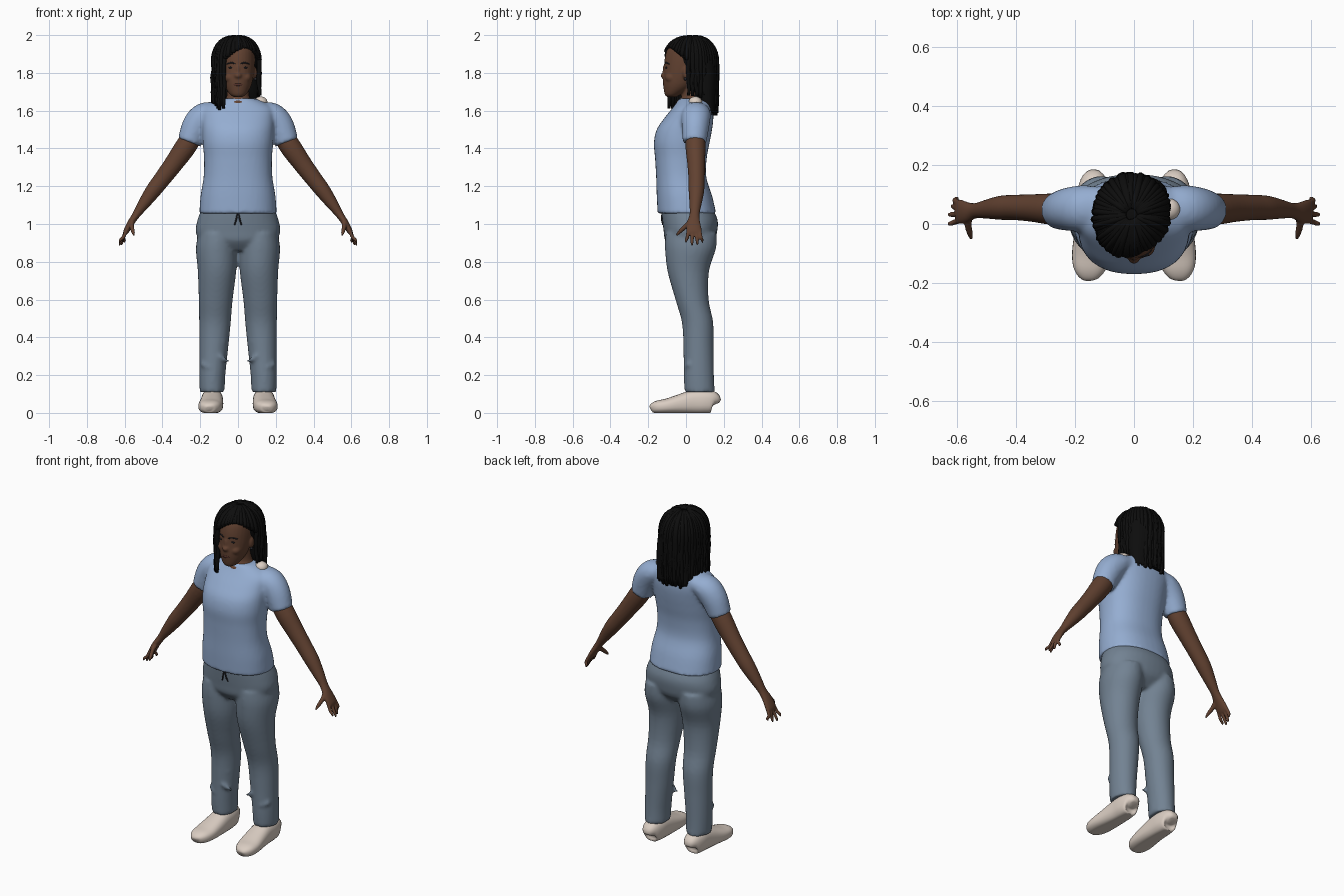
import bpy, bmesh, math, random
from mathutils import Vector, Matrix

random.seed(4)
cube = bpy.data.objects.get("Cube")
if cube:
    bpy.data.objects.remove(cube, do_unlink=True)


def material(name, rgb):
    m = bpy.data.materials.new(name)
    m.use_nodes = True
    m.diffuse_color = (*rgb, 1)
    shader = next(n for n in m.node_tree.nodes if n.type == 'BSDF_PRINCIPLED')
    shader.inputs["Base Color"].default_value = (*rgb, 1)
    shader.inputs["Roughness"].default_value = 0.8
    return m


SHIRT = material("light blue cotton", (.30, .42, .64))
TROUSERS = material("slate blue cloth", (.17, .225, .29))
SKIN = material("brown skin", (.12, .053, .03))
HAIR = material("black hair", (.004, .004, .004))
CREAM = material("cream canvas", (.70, .61, .54))
LIPS = material("dark lips", (.085, .03, .022))
DARK = material("dark trim", (.02, .02, .025))


def catmull(rows, steps):
    """Smoothly resample a list of number rows."""
    out = []
    for i in range(len(rows) - 1):
        a, b, c, d = (rows[min(max(k, 0), len(rows) - 1)] for k in range(i - 1, i + 3))
        for s in range(steps):
            t = s / steps
            out.append([(2 * q + (r - p) * t + (2 * p - 5 * q + 4 * r - w) * t * t
                         + (3 * q - p - 3 * r + w) * t ** 3) / 2
                        for p, q, r, w in zip(a, b, c, d)])
    return out + [list(rows[-1])]


def tube(bm, rows, side=1, flat=False, up=(0, 1, 0), n=28, p=2.0, steps=4):
    """Closed loft through rows of x, y, z, radius a, radius b."""
    rows = catmull(rows, steps)
    pts = [Vector((r[0] * side, r[1], r[2])) for r in rows]
    rings = []
    for i, (c, r) in enumerate(zip(pts, rows)):
        d = pts[min(i + 1, len(pts) - 1)] - pts[max(i - 1, 0)]
        d = Vector((0, 0, 1)) if flat else d.normalized()
        b = Vector(up)
        b = (b - d * b.dot(d)).normalized()
        a = b.cross(d)
        ring = []
        for k in range(n):
            t = math.tau * k / n
            u, v = (math.copysign(abs(f) ** (2 / p), f) for f in (math.cos(t), math.sin(t)))
            q = c + a * u * max(r[3], .001) + b * v * max(r[4], .001)
            q.z = max(q.z, 0)
            ring.append(bm.verts.new(q))
        rings.append(ring)
    for lo, hi in zip(rings, rings[1:]):
        for k in range(n):
            bm.faces.new((lo[k], lo[(k + 1) % n], hi[(k + 1) % n], hi[k]))
    bm.faces.new(rings[0][::-1])
    bm.faces.new(rings[-1])


def upright(bm, rows, **kw):
    """Loft of level rings given as height, half width, front y, back y."""
    tube(bm, [(0, (f + b) / 2, z, w, (b - f) / 2) for z, w, f, b in rows], flat=True, **kw)


def ball(bm, centre, radii):
    bmesh.ops.create_uvsphere(bm, u_segments=24, v_segments=14, radius=1,
                              matrix=Matrix.Translation(centre) @ Matrix.Diagonal((*radii, 1)))


def finish(bm, name, mat, voxel=0, relax=0):
    """Make the object; a voxel size fuses its overlapping volumes."""
    bmesh.ops.recalc_face_normals(bm, faces=bm.faces)
    mesh = bpy.data.meshes.new(name)
    bm.to_mesh(mesh)
    bm.free()
    mesh.materials.append(mat)
    mesh.polygons.foreach_set("use_smooth", [True] * len(mesh.polygons))
    ob = bpy.data.objects.new(name, mesh)
    bpy.context.scene.collection.objects.link(ob)
    if voxel:
        fuse = ob.modifiers.new("fuse", 'REMESH')
        fuse.mode, fuse.voxel_size, fuse.use_smooth_shade = 'VOXEL', voxel, True
        soft = ob.modifiers.new("soften", 'SMOOTH')
        soft.factor, soft.iterations = .5, relax
    return ob


# T-shirt: torso and two short sleeves
bm = bmesh.new()
upright(bm, [(1.055, .205, -.15, .16), (1.15, .198, -.155, .138), (1.25, .182, -.158, .107),
             (1.35, .18, -.164, .11), (1.43, .187, -.17, .125), (1.5, .19, -.155, .138),
             (1.56, .192, -.115, .145), (1.61, .19, -.075, .142), (1.64, .15, -.052, .135),
             (1.665, .09, -.036, .12)], p=2.3, n=40)
for s in (1, -1):
    tube(bm, [(.1, .055, 1.6, .045, .07), (.175, .053, 1.575, .07, .078),
              (.222, .05, 1.52, .074, .073), (.258, .045, 1.432, .063, .063)], s)
finish(bm, "t_shirt", SHIRT, .01, 5)

# Pale strap showing beside the neck
bm = bmesh.new()
ball(bm, (.12, .05, 1.645), (.036, .036, .03))
finish(bm, "shoulder_strap", CREAM)

# Trousers: pelvis and two legs
bm = bmesh.new()
upright(bm, [(.86, .13, -.07, .1), (.91, .2, -.11, .15), (.96, .224, -.118, .165),
             (1.02, .215, -.125, .168), (1.075, .195, -.13, .145)], p=2.2, n=40)
for s in (1, -1):
    tube(bm, [(.137, .072, .11, .066, .08), (.136, .068, .2, .069, .08),
              (.128, .066, .35, .077, .08), (.122, .061, .48, .084, .083),
              (.118, .032, .6, .09, .088), (.111, .012, .75, .102, .11),
              (.113, .024, .87, .11, .135), (.11, .027, .95, .1, .135)], s, flat=True)
    # soft folds over the shins
    for z, x in ((.3, .1), (.24, .15), (.4, .12)):
        tube(bm, [(x - .05, .01, z - .03, .004, .01), (x, -.002, z, .012, .012),
                  (x + .05, .015, z + .02, .004, .01)], s, up=(0, 0, 1), n=12)
finish(bm, "trousers", TROUSERS, .01, 5)

# Drawstring ends
bm = bmesh.new()
for s in (1, -1):
    tube(bm, [(.003, -.124, 1.06, .004, .004), (.008, -.129, 1.03, .004, .004),
              (.018, -.122, .995, .004, .004)], s, n=8)
finish(bm, "drawstring", DARK)

for s, label in ((1, "left"), (-1, "right")):
    # Slip-on shoe
    bm = bmesh.new()
    tube(bm, [(.137, .156, .045, .02, .02), (.137, .146, .055, .045, .055),
              (.137, .1, .06, .056, .064), (.137, .04, .058, .058, .064),
              (.14, -.03, .047, .062, .052), (.146, -.1, .036, .064, .04),
              (.151, -.15, .031, .055, .034), (.153, -.18, .025, .034, .024),
              (.153, -.188, .022, .012, .01)], s, up=(0, 0, 1), p=2.5)
    finish(bm, label + "_shoe", CREAM)

    # Bare arm with hand, fingers and thumb
    bm = bmesh.new()
    tube(bm, [(.2, .05, 1.53, .045, .045), (.27, .05, 1.42, .056, .053),
              (.34, .054, 1.32, .05, .047), (.4, .056, 1.24, .045, .043),
              (.45, .055, 1.175, .041, .041), (.5, .05, 1.105, .031, .032),
              (.538, .045, 1.05, .021, .026), (.568, .04, 1.005, .018, .036),
              (.592, .042, .962, .015, .042), (.6, .042, .945, .009, .036)], s)
    for base, tip, x, z in ((.012, .001, .628, .9), (.034, .032, .628, .885),
                            (.054, .06, .618, .887), (.072, .086, .604, .9)):
        tube(bm, [(.588, base, .97, .01, .01), (.607, (base + tip) / 2, .93, .0095, .0095),
                  (x - .004, tip, z + .015, .008, .008), (x, tip, z, .004, .004)], s, n=12)
    tube(bm, [(.56, .03, 1.015, .013, .014), (.562, -.005, .985, .012, .013),
              (.555, -.035, .957, .01, .01), (.55, -.052, .938, .004, .005)], s, n=12)
    finish(bm, label + "_arm", SKIN, .005, 3)

# Head, neck, nose and ears
bm = bmesh.new()
upright(bm, [(1.672, .02, -.1, -.05), (1.685, .042, -.112, -.03), (1.72, .065, -.119, .025),
             (1.76, .078, -.122, .06), (1.82, .087, -.117, .085), (1.88, .09, -.112, .11),
             (1.93, .085, -.096, .108), (1.965, .06, -.06, .08), (1.98, .03, -.02, .04)])
upright(bm, [(1.61, .085, -.05, .11), (1.645, .08, -.052, .11), (1.67, .062, -.025, .1),
             (1.72, .056, -.02, .09), (1.78, .056, -.02, .09)])
ball(bm, (0, -.117, 1.785), (.02, .018, .015))
ball(bm, (0, -.112, 1.812), (.01, .013, .032))
for s in (1, -1):
    ball(bm, (s * .088, .002, 1.8), (.013, .02, .033))
    ball(bm, (s * .042, -.075, 1.775), (.03, .036, .028))
finish(bm, "head", SKIN, .006, 3)

# Painted-on face: lips, eyes and brows
bm = bmesh.new()
ball(bm, (0, -.113, 1.738), (.026, .01, .009))
finish(bm, "lips", LIPS)
bm = bmesh.new()
for s in (1, -1):
    ball(bm, (s * .035, -.104, 1.828), (.016, .006, .005))
    tube(bm, [(.014, -.111, 1.848, .004, .003), (.035, -.106, 1.854, .004, .004),
              (.06, -.088, 1.847, .003, .003)], s, n=8)
    ball(bm, (s * .092, -.004, 1.768), (.008, .008, .008))
finish(bm, "eyes_brows_and_earrings", DARK)

# Hair: under-layer, then hanging locs swept from the crown
bm = bmesh.new()
ball(bm, (-.005, .045, 1.878), (.11, .118, .112))
upright(bm, [(1.59, .1, .1, .155), (1.68, .112, .045, .16), (1.78, .112, .02, .165),
             (1.87, .108, -.0, .155)], p=2.4)


def loc(angle, reach, end, grow):
    """One loc over the skull to a polar reach, then straight down to a height."""
    sx, sy = math.sin(angle), math.cos(angle)
    ry = .132 if sy > 0 else .147
    rows = []
    for i in range(9):
        t = reach * (i + .4) / 8.4
        out = math.sin(t) ** .75 * grow
        rows.append((-.008 + .123 * out * sx, .032 + ry * out * sy,
                     1.86 + .127 * grow * math.cos(t), .012, .012))
    if end:
        x, y, z = rows[-1][:3]
        for i in range(1, 7):
            f = i / 6
            rows.append((x + random.uniform(-.004, .004), y + random.uniform(-.004, .004),
                         z + (end - z) * f, .012 - .004 * f ** 3, .012 - .004 * f ** 3))
    tube(bm, rows, up=(sy, -sx, .01), n=7, steps=1)


COUNT = 76
for i in range(COUNT):
    deg = -146 + 360 * i / COUNT + random.uniform(-1.5, 1.5)
    grow = random.uniform(.96, 1.02)
    wobble = random.uniform(-.012, .012)
    if deg > 98:
        # short sweep to the hairline across the forehead
        lift = math.sin(math.pi * min((deg - 98) / 116, 1))
        loc(math.radians(deg), math.radians(88 - 32 * lift), 0, grow)
    else:
        end = 1.675 if deg > 62 else 1.585 if deg > -75 else 1.615
        loc(math.radians(deg), math.radians(90), end + wobble, grow)
finish(bm, "hair_locs", HAIR)
